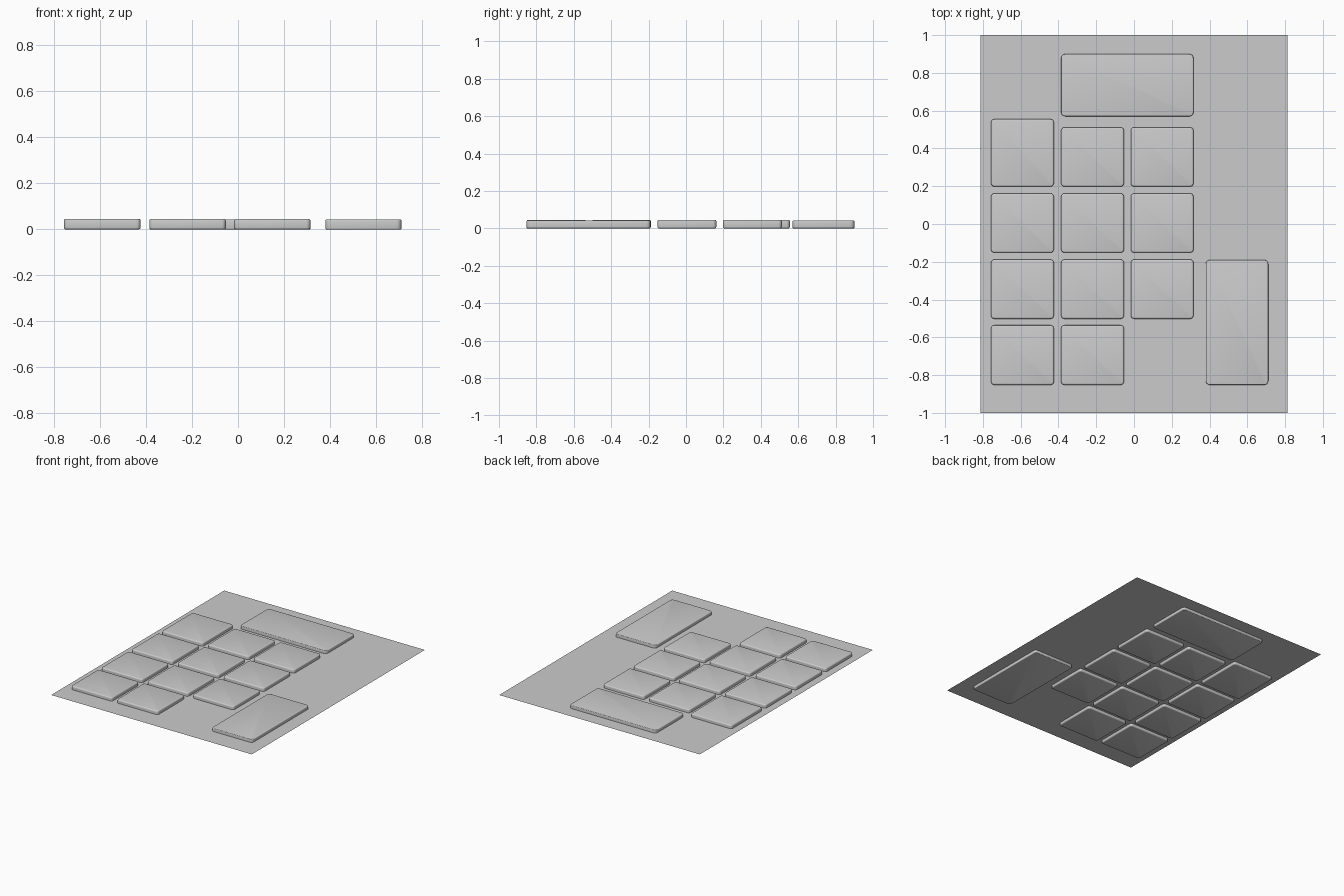
import bpy, bmesh
from mathutils import Matrix

if "Cube" in bpy.data.objects:
    bpy.data.objects.remove(bpy.data.objects["Cube"])

grey = bpy.data.materials.new("light grey")
grey.diffuse_color = (0.6, 0.6, 0.6, 1)
grey.use_nodes = True
grey.node_tree.nodes["Principled BSDF"].inputs["Base Color"].default_value = grey.diffuse_color


def finish(bm, name):
    mesh = bpy.data.meshes.new(name)
    bm.to_mesh(mesh)
    bm.free()
    obj = bpy.data.objects.new(name, mesh)
    bpy.context.collection.objects.link(obj)
    mesh.materials.append(grey)
    return obj


def key(name, x0, x1, y0, y1, top, corner, edge):
    """Rounded slab with softened top and bottom rims."""
    bm = bmesh.new()
    m = Matrix.Translation(((x0 + x1) / 2, (y0 + y1) / 2, top / 2)) @ \
        Matrix.Diagonal((x1 - x0, y1 - y0, top, 1))
    bmesh.ops.create_cube(bm, size=1, matrix=m)
    upright = [e for e in bm.edges
               if abs(e.verts[0].co.z - e.verts[1].co.z) > top / 2]
    bmesh.ops.bevel(bm, geom=upright, offset=corner, segments=4,
                    profile=0.5, affect='EDGES')
    rims = [e for e in bm.edges
            if abs(e.verts[0].co.z - e.verts[1].co.z) < 1e-5
            and any(abs(f.normal.z) < 0.5 for f in e.link_faces)]
    bmesh.ops.bevel(bm, geom=rims, offset=edge, segments=3,
                    profile=0.5, affect='EDGES')
    bmesh.ops.recalc_face_normals(bm, faces=bm.faces)
    obj = finish(bm, name)
    bpy.ops.object.select_all(action='DESELECT')
    obj.select_set(True)
    bpy.context.view_layer.objects.active = obj
    bpy.ops.object.shade_smooth_by_angle(angle=0.6)


# thin backing sheet passing through the keys
bm = bmesh.new()
bmesh.ops.create_grid(bm, x_segments=1, y_segments=1, size=1,
                      matrix=Matrix.Translation((0, 0, 0.02)) @
                      Matrix.Diagonal((0.812, 1, 1, 1)))
finish(bm, "backing_sheet")

# small key grid; the top left one is taller, the bottom right is missing
columns = [(-0.757, -0.424), (-0.386, -0.053), (-0.017, 0.315)]
rows = [(-0.852, -0.536), (-0.502, -0.188), (-0.152, 0.162), (0.198, 0.512)]
for c, (x0, x1) in enumerate(columns):
    for r, (y0, y1) in enumerate(rows):
        if (c, r) == (2, 0):
            continue
        if (c, r) == (0, 3):
            y1 = 0.555
        key(f"small_key_{c}_{r}", x0, x1, y0, y1, 0.046, 0.018, 0.008)

# large keys
key("wide_key", -0.386, 0.315, 0.570, 0.900, 0.043, 0.022, 0.005)
key("tall_key", 0.380, 0.711, -0.852, -0.190, 0.043, 0.022, 0.005)
